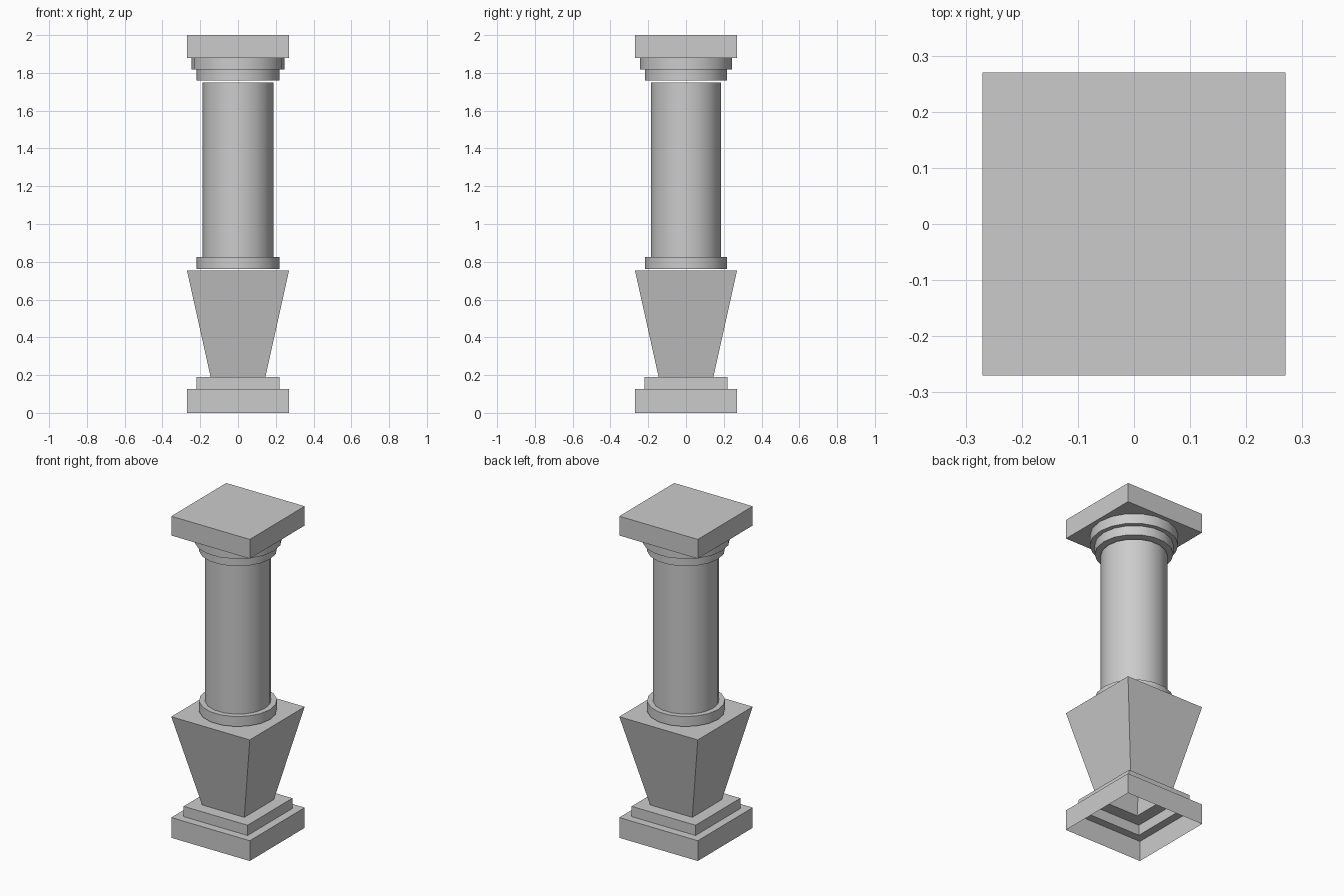
import bpy, bmesh, math

if "Cube" in bpy.data.objects:
    bpy.data.objects.remove(bpy.data.objects["Cube"])


def loft(name, sections, sides, square=False, cap_bottom=True, cap_top=True):
    """Stack rings of (half_width, z) into one stepped shell."""
    bm = bmesh.new()
    rings = []
    for half, z in sections:
        r = half * math.sqrt(2) if square else half
        start = math.pi / 4 if square else 0.0
        rings.append([bm.verts.new((r * math.cos(start + 2 * math.pi * i / sides),
                                    r * math.sin(start + 2 * math.pi * i / sides), z))
                      for i in range(sides)])
    for a, b in zip(rings, rings[1:]):
        for i in range(sides):
            j = (i + 1) % sides
            bm.faces.new((a[i], a[j], b[j], b[i]))
    if cap_bottom:
        bm.faces.new(rings[0][::-1])
    if cap_top:
        bm.faces.new(rings[-1])
    mesh = bpy.data.meshes.new(name)
    bm.to_mesh(mesh)
    bm.free()
    obj = bpy.data.objects.new(name, mesh)
    bpy.context.collection.objects.link(obj)
    if not square:
        bpy.ops.object.select_all(action='DESELECT')
        obj.select_set(True)
        bpy.context.view_layer.objects.active = obj
        bpy.ops.object.shade_smooth_by_angle(angle=math.radians(30))
    return obj


# Hollow stepped plinth and flared pedestal, open underneath
loft("pedestal", [(0.27, 0), (0.27, 0.126), (0.22, 0.126), (0.22, 0.19),
                  (0.145, 0.19), (0.27, 0.753)], 4, square=True, cap_bottom=False)

# Round foot ring and shaft, with a thin shadow gap above and below
loft("shaft", [(0.22, 0.763), (0.22, 0.825), (0.187, 0.825), (0.187, 1.75)], 18)

# Two stepped collars under the top slab
loft("capital_collars", [(0.22, 1.76), (0.22, 1.818), (0.247, 1.818), (0.247, 1.88)],
     18, cap_top=False)

# Square top slab
loft("top_slab", [(0.27, 1.88), (0.27, 2.0)], 4, square=True)
